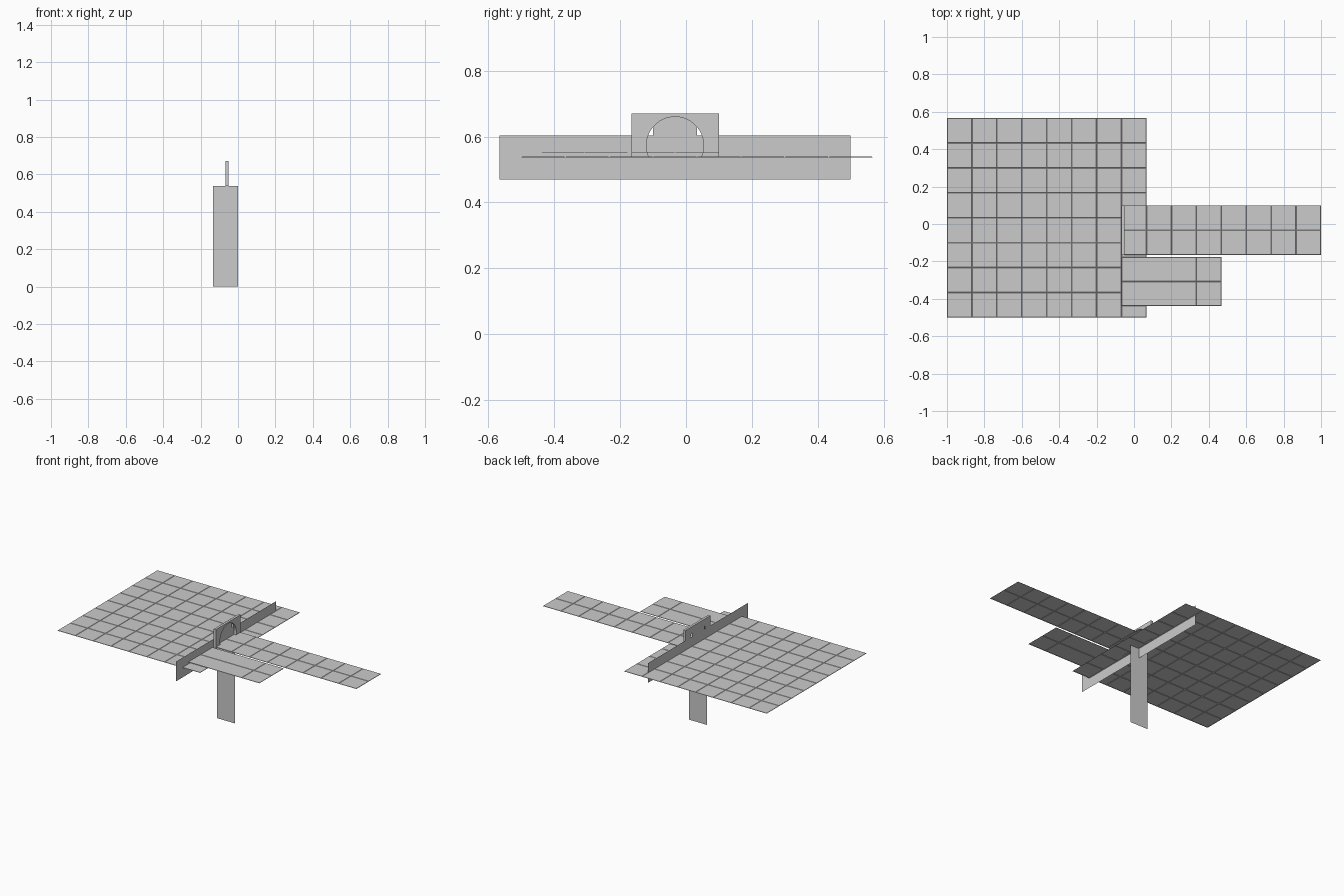
import bpy, bmesh, math

if "Cube" in bpy.data.objects:
    bpy.data.objects.remove(bpy.data.objects["Cube"])

T = 2 / 15                 # tile module
CX, CY, CZ = -T / 2, -T / 4, 0.537


def finish(name, bm):
    me = bpy.data.meshes.new(name)
    bm.to_mesh(me)
    bm.free()
    ob = bpy.data.objects.new(name, me)
    bpy.context.collection.objects.link(ob)
    return ob


def panel(name, a, b, c, d):
    bm = bmesh.new()
    bm.faces.new([bm.verts.new(p) for p in (a, b, c, d)])
    return finish(name, bm)


# tiled sheet: every tile is inset and slightly raised, leaving shallow grooves
def tiles(name, xs, ys, z):
    bm = bmesh.new()
    g = [[bm.verts.new((x, y, z)) for y in ys] for x in xs]
    for i in range(len(xs) - 1):
        for j in range(len(ys) - 1):
            bm.faces.new((g[i][j], g[i + 1][j], g[i + 1][j + 1], g[i][j + 1]))
    bm.normal_update()
    bmesh.ops.inset_individual(bm, faces=bm.faces[:], thickness=0.003, depth=0.002)
    return finish(name, bm)


# main floor and the two raised walkways
tiles("main_floor", [-1 + T * i for i in range(9)], [-0.5 + T * i for i in range(9)], CZ)
tiles("long_walkway", [CX + T * i for i in range(9)], [-0.165, CY, 0.1], 0.55)
tiles("short_walkway", [CX, CX + 3 * T, CX + 4 * T], [-0.438, -0.307, -0.177], 0.55)

# thin upright planes: cross wall, support post, door
panel("cross_wall", (CX, -0.567, 0.47), (CX, 0.5, 0.47), (CX, 0.5, 0.603), (CX, -0.567, 0.603))
panel("support_post", (-T, CY, 0), (0, CY, 0), (0, CY, CZ), (-T, CY, CZ))
panel("door_panel", (CX, CY - T / 2, CZ), (CX, CY + T / 2, CZ),
      (CX, CY + T / 2, 0.67), (CX, CY - T / 2, 0.67))

# gateway block with a round arch opening, extruded from its outline
r, zc = 0.087, 0.573
a0 = -math.asin((zc - CZ) / r)
arch = [(CY + r * math.cos(a), zc + r * math.sin(a))
        for a in (a0 + (math.pi - 2 * a0) * i / 28 for i in range(29))]
outline = [(-0.165, CZ), (-0.165, 0.67), (0.1, 0.67), (0.1, CZ)] + arch
bm = bmesh.new()
f = bm.faces.new([bm.verts.new((-0.066, y, z)) for y, z in outline])
ext = bmesh.ops.extrude_face_region(bm, geom=[f])
bmesh.ops.translate(bm, vec=(0.016, 0, 0),
                    verts=[v for v in ext["geom"] if isinstance(v, bmesh.types.BMVert)])
bmesh.ops.recalc_face_normals(bm, faces=bm.faces[:])
finish("arch_gateway", bm)
